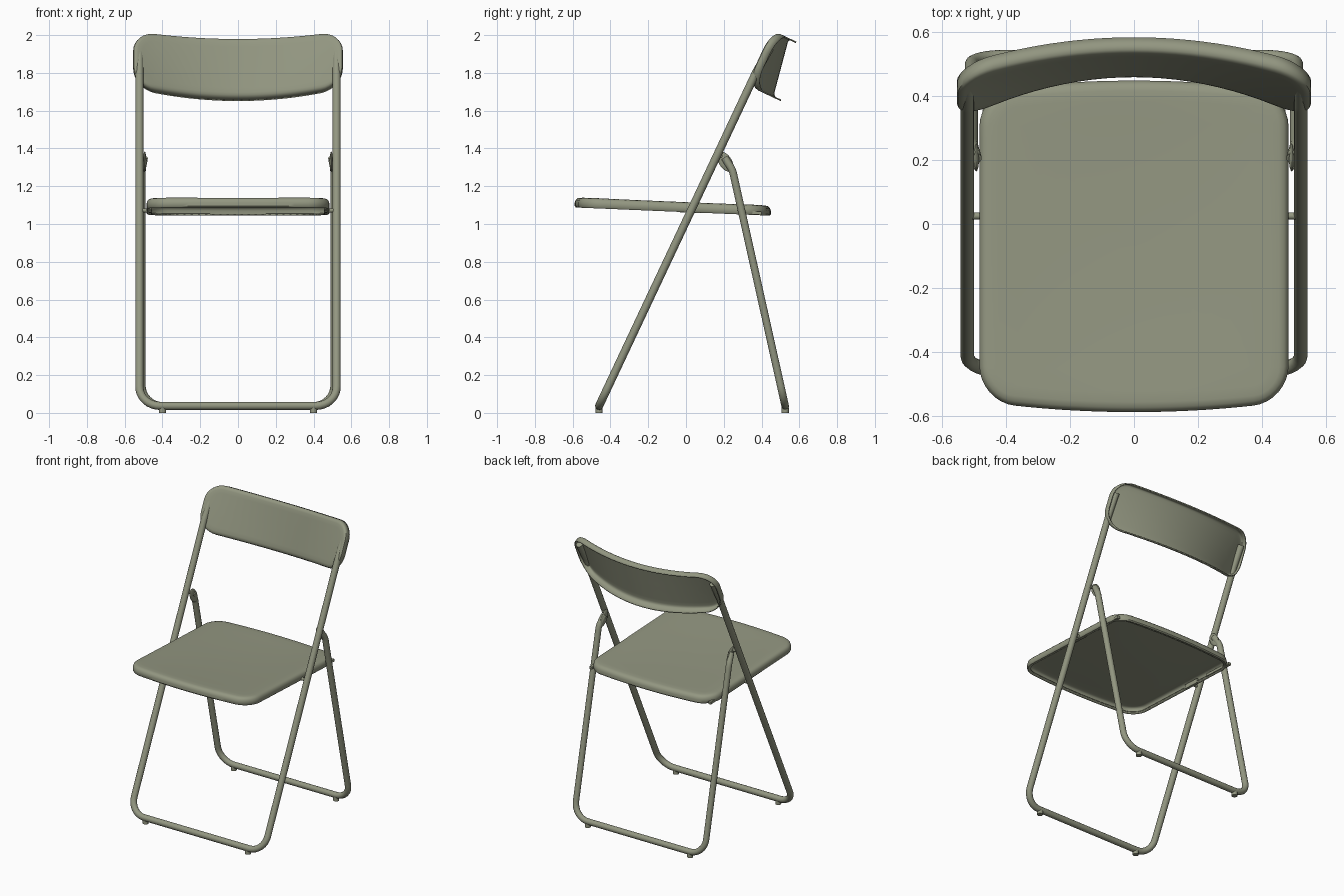
import bpy, bmesh, math
from mathutils import Vector, Matrix

if "Cube" in bpy.data.objects:
    bpy.data.objects.remove(bpy.data.objects["Cube"])

mat = bpy.data.materials.new("grey green")
mat.diffuse_color = (0.292, 0.308, 0.22, 1)
mat.use_nodes = True
mat.node_tree.nodes["Principled BSDF"].inputs["Base Color"].default_value = mat.diffuse_color


def finish(name, me, angle=40):
    ob = bpy.data.objects.new(name, me)
    bpy.context.collection.objects.link(ob)
    me.materials.clear()
    me.materials.append(mat)
    bpy.ops.object.select_all(action='DESELECT')
    ob.select_set(True)
    bpy.context.view_layer.objects.active = ob
    bpy.ops.object.shade_smooth_by_angle(angle=math.radians(angle))
    return ob


def from_bm(name, bm):
    me = bpy.data.meshes.new(name)
    bm.to_mesh(me)
    bm.free()
    return finish(name, me)


def fillet(path, n=8):
    """path of (point, corner radius) -> points with rounded corners"""
    pts = []
    for i, (p, r) in enumerate(path):
        if r == 0:
            pts.append(p)
            continue
        a = (path[i - 1][0] - p).normalized()
        b = (path[i + 1][0] - p).normalized()
        half = a.angle(b) / 2
        t = r / math.tan(half)
        c = p + (a + b).normalized() * r / math.sin(half)
        u, v = (p + a * t - c).normalized(), (p + b * t - c).normalized()
        for k in range(n + 1):
            pts.append(c + u.slerp(v, k / n).normalized() * r)
    return pts


def tube(name, path, radius):
    cu = bpy.data.curves.new(name, 'CURVE')
    cu.dimensions = '3D'
    cu.bevel_depth = radius
    cu.bevel_resolution = 4
    cu.use_fill_caps = True
    pts = fillet(path)
    sp = cu.splines.new('POLY')
    sp.points.add(len(pts) - 1)
    for q, p in zip(sp.points, pts):
        q.co = (*p, 1)
    tmp = bpy.data.objects.new("tmp", cu)
    bpy.context.collection.objects.link(tmp)
    bpy.context.view_layer.update()
    me = bpy.data.meshes.new_from_object(tmp.evaluated_get(bpy.context.evaluated_depsgraph_get()))
    bpy.data.objects.remove(tmp)
    return finish(name, me)


def ring(a, b, r, n=8, m=20):
    """counter-clockwise rounded rectangle"""
    r = max(r, 0)
    corners = [(a - r, b - r), (r - a, b - r), (r - a, r - b), (a - r, r - b)]
    out = []
    for k, (cx, cy) in enumerate(corners):
        arc = [(cx + r * math.cos((k + i / n) * math.pi / 2),
                cy + r * math.sin((k + i / n) * math.pi / 2)) for i in range(n + 1)]
        out += arc
        nx, ny = corners[(k + 1) % 4]
        e = (nx + r * math.cos((k + 1) * math.pi / 2), ny + r * math.sin((k + 1) * math.pi / 2))
        s = arc[-1]
        out += [(s[0] + (e[0] - s[0]) * i / m, s[1] + (e[1] - s[1]) * i / m) for i in range(1, m)]
    return out


def shell(name, a, b, r, profile, place, thick):
    """pressed sheet: profile of (inset, depth) rings, closed at the middle"""
    inner, depth = profile[-1]
    top = min(a, b)
    prof = profile + [(inner + (top - inner) * k / 7, depth) for k in range(1, 8)]
    bm = bmesh.new()
    rows = [[bm.verts.new(place(x, y, d)) for x, y in ring(a - o, b - o, r - o)] for o, d in prof]
    n = len(rows[0])
    for lo, hi in zip(rows, rows[1:]):
        for j in range(n):
            k = (j + 1) % n
            bm.faces.new((lo[j], lo[k], hi[k], hi[j]))
    bmesh.ops.remove_doubles(bm, verts=bm.verts, dist=0.0003)
    ob = from_bm(name, bm)
    mod = ob.modifiers.new("sheet", 'SOLIDIFY')
    mod.thickness = thick
    mod.offset = -1
    return ob


# leaning coordinates along the front legs (v up the leg, w to the back)
def lean(x, v, w=0.0):
    return Vector((x, -0.46 + 0.426 * v + 0.905 * w, 0.037 + 0.905 * v - 0.426 * w))


def rear(x, v):
    return Vector((x, 0.525 - 0.218 * v, 0.037 + 0.976 * v))


# front frame: one U tube running up into the backrest
FX, RX = 0.522, 0.509
half = [(lean(FX, 2.10, 0.012), 0), (lean(FX, 1.95, 0), 0.3), (lean(FX, 0), 0.11)]
flip = lambda path: [(Vector((-p.x, p.y, p.z)), r) for p, r in reversed(path)]
tube("front_frame", half + flip(half), 0.0215)

# rear frame: U tube bent forward at the top
half = [(Vector((0.497, 0.205, 1.35)), 0), (rear(RX, 1.28), 0.12), (rear(RX, 0), 0.11)]
tube("rear_frame", half + flip(half), 0.0205)


# seat: hollow pressed panel with bowed front and rear edges
def seat_place(x, y, d):
    fx, fy = 1 - (x / 0.484) ** 2, 1 - (y / 0.485) ** 2
    yy = -0.07 + y + 0.034 * (y / 0.485) * fx
    return Vector((x, yy, 1.117 - 0.042 * yy + d - 0.012 * fx * fy))


shell("seat", 0.484, 0.485, 0.11,
      [(0.025, -0.052), (0.006, -0.054), (0, -0.047), (0, -0.028), (0.004, -0.014),
       (0.014, -0.004), (0.03, 0), (0.06, 0.001)], seat_place, 0.008)


# backrest: curved panel with a rim folded to the back
def back_place(x, y, d):
    t = (y + 0.16) / 0.32
    mid = 0.13 + (0.072 - 0.13) * t
    w = -0.027 + (mid + 0.027) * (1 - (x / 0.555) ** 2)
    return lean(x, 2.029 + y, w + d)


shell("backrest", 0.555, 0.16, 0.115,
      [(0, 0.052), (0, 0.022), (0.004, 0.010), (0.012, 0.003), (0.025, 0), (0.05, 0)],
      back_place, 0.008)


# small fittings on both sides
def box(bm, c, s, rx=0):
    bmesh.ops.create_cube(bm, size=1, matrix=Matrix.Translation(c) @ Matrix.Rotation(rx, 4, 'X')
                          @ Matrix.Diagonal((*s, 1)))


def rod(bm, c, r, length, axis):
    rot = Matrix.Rotation(math.pi / 2, 4, 'Y') if axis == 'X' else Matrix()
    bmesh.ops.create_cone(bm, cap_ends=True, segments=16, radius1=r, radius2=r, depth=length,
                          matrix=Matrix.Translation(c) @ rot)


feet, pins, rails, tabs = (bmesh.new() for _ in range(4))
for s in (-1, 1):
    for y in (-0.46, 0.525):
        rod(feet, (s * 0.4, y, 0.014), 0.019, 0.028, 'Z')
    rod(pins, (s * 0.49, 0.025, 1.072), 0.011, 0.05, 'X')
    rod(pins, (s * 0.505, 0.182, 1.36), 0.012, 0.03, 'X')
    box(rails, (s * 0.464, 0.02, 1.075), (0.012, 0.12, 0.03), -0.042)
    box(rails, (s * 0.464, 0.29, 1.062), (0.02, 0.22, 0.018), -0.042)
    # flattened end of the rear leg, lapped on the front leg
    bmesh.ops.create_uvsphere(tabs, u_segments=20, v_segments=12, radius=1,
                              matrix=Matrix.Translation((s * 0.494, 0.208, 1.33))
                              @ Matrix.Rotation(math.radians(33), 4, 'X')
                              @ Matrix.Diagonal((0.009, 0.034, 0.06, 1)))
from_bm("feet", feet)
from_bm("pivot_pins", pins)
from_bm("seat_rails", rails)
from_bm("rear_leg_tabs", tabs)
